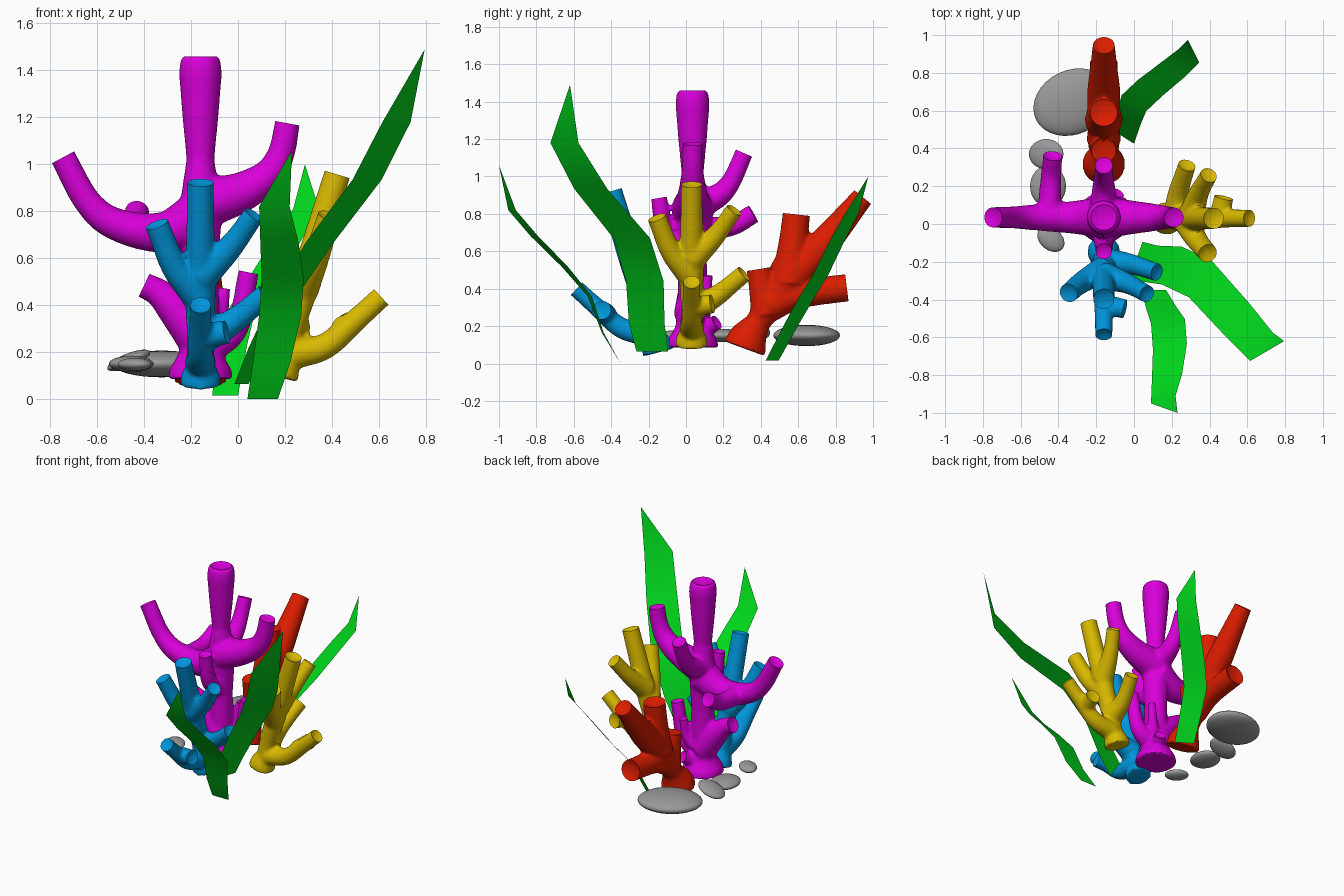
import bpy
import bmesh
import math
from mathutils import Vector

STEPS = 8      # samples per path span
SIDES = 20     # sides of each limb

cube = bpy.data.objects.get("Cube")
if cube:
    bpy.data.objects.remove(cube, do_unlink=True)


def material(name, *rgb):
    mat = bpy.data.materials.new(name)
    mat.use_nodes = True
    colour = (*rgb, 1)
    mat.diffuse_color = colour
    mat.node_tree.nodes["Principled BSDF"].inputs["Base Color"].default_value = colour
    return mat


magenta = material("magenta", .7, 0, .7)
blue = material("blue", 0, .3, .7)
yellow = material("yellow", .7, .49, 0)
red = material("red", .72, .012, 0)
green = material("green", 0, .7, .012)
grey = material("grey", .32, .32, .32)


def new_object(name, bm, mat):
    mesh = bpy.data.meshes.new(name)
    bm.to_mesh(mesh)
    bm.free()
    mesh.materials.append(mat)
    obj = bpy.data.objects.new(name, mesh)
    bpy.context.collection.objects.link(obj)
    return obj


def smooth_path(points):
    """Curve through all the points."""
    ctrl = [2 * points[0] - points[1], *points, 2 * points[-1] - points[-2]]
    path = []
    for i in range(len(points) - 1):
        a, b, c, d = ctrl[i:i + 4]
        for s in range(STEPS):
            t = s / STEPS
            path.append(b + (c - a) * (t / 2)
                        + (2 * a - 5 * b + 4 * c - d) * (t * t / 2)
                        + (3 * b - a - 3 * c + d) * (t ** 3 / 2))
    path.append(points[-1].copy())
    return path


def arm(root, tip, *points):
    """Side limb whose root flares into the limb that carries it."""
    return points, [tip + (root - tip) * (1 - k / 4) ** 2 for k in range(5)]


def add_limb(bm, points, radii):
    """Closed tube that runs slightly past its tip; returns where to trim it."""
    path = smooth_path(points)
    last = len(path) - 1
    tip, heading = path[-1], (path[-1] - path[-2]).normalized()
    path.append(tip + heading * radii[-1] * .6)
    side = (path[1] - path[0]).orthogonal()
    rings = []
    for k, centre in enumerate(path):
        along = (path[min(k + 1, last + 1)] - path[max(k - 1, 0)]).normalized()
        side = (side - along * side.dot(along)).normalized()
        other = along.cross(side)
        f = min(k / last, 1) * (len(radii) - 1)
        j = min(int(f), len(radii) - 2)
        r = radii[j] + (radii[j + 1] - radii[j]) * (f - j) + .002
        ring = []
        for n in range(SIDES):
            a = math.tau * n / SIDES
            ring.append(bm.verts.new(centre + (side * math.cos(a) + other * math.sin(a)) * r))
        rings.append(ring)
    for low, high in zip(rings, rings[1:]):
        for n in range(SIDES):
            m = (n + 1) % SIDES
            bm.faces.new((low[n], low[m], high[m], high[n]))
    bm.faces.new(rings[0][::-1])
    bm.faces.new(rings[-1])
    return tip, heading, radii[-1]


def trim_tip(bm, tip, heading, r):
    """Cut a limb end flat and sink its middle a little."""
    near = [f for f in bm.faces if (f.calc_center_median() - tip).length < 1.7 * r]
    geom = set(near)
    for f in near:
        geom.update(f.edges)
        geom.update(f.verts)
    bmesh.ops.bisect_plane(bm, geom=list(geom), dist=1e-5, plane_co=tip,
                           plane_no=heading, clear_outer=True)
    rim = [e for e in bm.edges if e.is_boundary]
    caps = bmesh.ops.holes_fill(bm, edges=rim, sides=0)["faces"]
    for v in bmesh.ops.poke(bm, faces=caps)["verts"]:
        v.co -= heading * r * .5


def coral(name, mat, limbs, place):
    """Fuse the limbs into one soft body with crisp tips."""
    bm = bmesh.new()
    tips = [add_limb(bm, [Vector(place(*p)) for p in pts], radii) for pts, radii in limbs]
    obj = new_object(name, bm, mat)
    remesh = obj.modifiers.new("fuse", "REMESH")
    remesh.mode = "VOXEL"
    remesh.voxel_size = .01
    soften = obj.modifiers.new("soften", "SMOOTH")
    soften.factor = .5
    soften.iterations = 12
    fused = obj.evaluated_get(bpy.context.evaluated_depsgraph_get())
    bm = bmesh.new()
    bm.from_mesh(fused.to_mesh())
    fused.to_mesh_clear()
    obj.modifiers.clear()
    for tip in tips:
        trim_tip(bm, *tip)
    bmesh.ops.recalc_face_normals(bm, faces=bm.faces[:])
    for f in bm.faces:
        f.smooth = True
    for e in bm.edges:
        e.smooth = e.calc_face_angle(0) < math.radians(40)
    bm.to_mesh(obj.data)
    bm.free()


# Tall coral: upright trunk with a wide foot and a thick head, then its arms
heights = (.085, .13, .2, .3, .55, .8, 1.02, 1.2, 1.38, 1.45, 1.46)
widths = (.14, .13, .09, .08, .075, .09, .058, .075, .09, .082, .055)
tall_trunk = [(0, 0, z) for z in heights], widths
tall_arms = [
    arm(.11, .053, (0, 0, .78), (-.16, 0, .71), (-.36, 0, .745), (-.48, 0, .84), (-.585, 0, 1.03)),
    arm(.11, .052, (0, 0, .83), (.17, 0, .88), (.29, 0, .955), (.345, 0, 1.05), (.37, 0, 1.175)),
    arm(.065, .05, (-.29, 0, .72), (-.28, .2, .735), (-.27, .325, .8)),
    arm(.08, .047, (0, 0, .83), (0, .14, .9), (0, .21, .98), (0, .275, 1.125)),
    arm(.07, .042, (0, 0, .57), (0, -.14, .68), (0, -.18, .885)),
    arm(.1, .053, (0, 0, .26), (-.12, 0, .4), (-.18, 0, .455), (-.24, 0, .485)),
    arm(.08, .042, (0, 0, .21), (.15, 0, .3), (.205, 0, .54)),
    arm(.05, .027, (.02, .02, .25), (.08, .065, .33), (.1, .08, .47)),
    arm(.06, .04, (0, 0, .14), (.07, .13, .22)),
]
coral("tall_coral", magenta, [tall_trunk, *tall_arms], lambda x, y, z: (x - .16, y + .035, z))

# Forked coral: sideways, forward, height; used twice, turned a quarter
forked_limbs = [
    ([(0, 0, .095), (0, .012, .14), (0, .03, .2), (0, .055, .3), (0, .115, .5), (0, .252, .957)],
     (.088, .08, .055, .055, .064, .055)),
    arm(.065, .045, (0, .05, .19), (0, .2, .225), (0, .335, .34), (0, .44, .435)),
    arm(.075, .05, (0, .1, .47), (-.11, .16, .6), (-.185, .22, .78)),
    arm(.075, .045, (0, .13, .56), (.125, .17, .68), (.228, .225, .82)),
    arm(.08, .046, (0, .06, .3), (.13, .065, .36), (.28, .11, .48)),
    arm(.055, .05, (0, .28, .3), (.11, .305, .32)),
]
coral("front_coral", blue, forked_limbs, lambda u, v, w: (u - .16, -.145 - v, w - .035))
coral("side_coral", yellow, forked_limbs, lambda u, v, w: (v + .17, u + .03, w))

# Leaning coral: all limbs in one upright plane
leaning_limbs = [
    ([(.312, .08), (.335, .14), (.385, .22), (.45, .32), (.56, .45), (.72, .62), (.945, .89)],
     (.115, .103, .065, .076, .088, .085, .057)),
    arm(.1, .072, (.55, .43), (.59, .797)),
    arm(.085, .065, (.43, .26), (.39, .505)),
    arm(.09, .072, (.44, .31), (.6, .37), (.86, .405)),
]
coral("leaning_coral", red, leaning_limbs, lambda y, z: (-.16, y, z))


# Sea grass: ribbon along a spine, widest in the middle, ending in a point
def blade(name, root, top, swell, *spine):
    bm = bmesh.new()
    *stem, tip = [Vector(p) for p in spine]
    root, top = Vector((*root, 0)), Vector((*top, 0))
    rows = []
    for k, centre in enumerate(stem):
        t = k / (len(stem) - 1)
        half = root.lerp(top, t) * (1 + swell * math.sin(math.pi * t))
        rows.append((bm.verts.new(centre - half), bm.verts.new(centre + half)))
    for (a, b), (c, d) in zip(rows, rows[1:]):
        bm.faces.new((a, b, d, c))
    bm.faces.new((*rows[-1], bm.verts.new(tip)))
    for f in bm.faces:
        f.smooth = True
    new_object(name, bm, green)


blade("tall_blade", (.03, .085), (.06, .075), .25,
      (.015, -.18, .065), (.085, -.21, .215), (.2, -.22, .44), (.35, -.29, .67),
      (.55, -.51, .935), (.675, -.65, 1.18), (.795, -.62, 1.49))
blade("front_blade", (.065, 0), (.065, .02), .4,
      (.105, -.35, 0), (.145, -.445, .165), (.18, -.515, .36), (.19, -.65, .52),
      (.175, -.81, .68), (.155, -.93, .82), (.23, -1, 1.06))
blade("back_blade", (.055, -.035), (.055, -.035), .2,
      (-.055, .46, .015), (-.025, .57, .22), (0, .64, .345), (.085, .72, .475),
      (.21, .82, .68), (.29, .89, .81), (.285, .975, 1))


# Flat pebbles
def pebble(name, centre, size, turn=0, lean=0):
    bm = bmesh.new()
    bmesh.ops.create_uvsphere(bm, u_segments=32, v_segments=16, radius=1)
    for f in bm.faces:
        f.smooth = True
    obj = new_object(name, bm, grey)
    obj.location, obj.scale = centre, size
    obj.rotation_euler = 0, math.radians(lean), math.radians(turn)


pebble("large_pebble", (-.325, .645, .15), (.215, .17, .057), 25)
pebble("round_pebble", (-.465, .37, .165), (.098, .08, .03), lean=-22)
pebble("long_pebble", (-.455, .2, .15), (.095, .11, .035))
pebble("small_pebble", (-.44, -.08, .148), (.08, .058, .028), -40)
